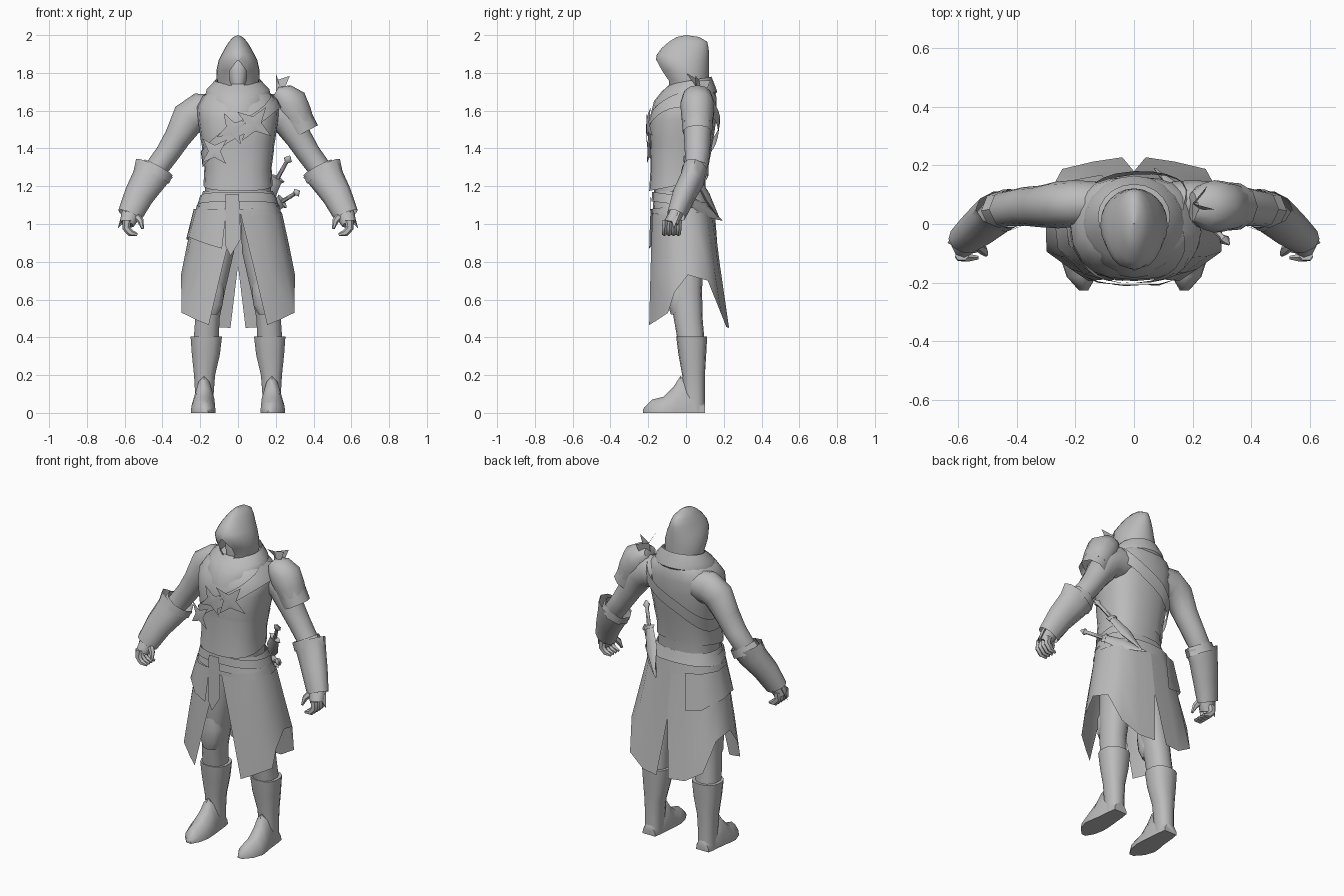
import bpy, bmesh, math
from mathutils import Vector

grey = bpy.data.materials.new("plain grey")
grey.diffuse_color = (0.5, 0.5, 0.5, 1)


def make(name, verts, faces, mirror=False, angle=50):
    """Mesh object with one material and optional mirroring."""
    me = bpy.data.meshes.new(name)
    me.from_pydata([tuple(v) for v in verts], [], faces)
    bm = bmesh.new()
    bm.from_mesh(me)
    bmesh.ops.recalc_face_normals(bm, faces=bm.faces)
    bm.to_mesh(me)
    bm.free()
    me.materials.append(grey)
    ob = bpy.data.objects.new(name, me)
    bpy.context.collection.objects.link(ob)
    if mirror:
        ob.modifiers.new("mirror", "MIRROR").use_mirror_merge = False
    bpy.ops.object.select_all(action="DESELECT")
    bpy.context.view_layer.objects.active = ob
    ob.select_set(True)
    bpy.ops.object.shade_smooth_by_angle(angle=math.radians(angle))
    return ob


def skin(rings, cap=True, skip=None):
    """Verts and faces joining closed rings of equal length."""
    n = len(rings[0])
    verts = [p for r in rings for p in r]
    faces = [(i * n + j, i * n + (j + 1) % n, (i + 1) * n + (j + 1) % n, (i + 1) * n + j)
             for i in range(len(rings) - 1) for j in range(n) if not (skip and skip(i, j))]
    if cap:
        faces += [tuple(range(n)), tuple(range(len(verts) - n, len(verts)))]
    return verts, faces


def spow(v, p):
    return math.copysign(abs(v) ** p, v)


def oval(z, rx, yf, yb, cx=0, tilt=0, n=20, p=0.85):
    """Horizontal ring; index 0 is at the front; tilt lowers the front."""
    out = []
    for j in range(n):
        a = 2 * math.pi * j / n
        c, s = spow(math.cos(a), p), spow(math.sin(a), p)
        out.append((cx + rx * s, (yf + yb) / 2 - c * (yb - yf) / 2, z - tilt * c))
    return out


def loft(name, rows, mirror=False, cap=True, angle=50, **kw):
    v, f = skin([oval(*r, **kw) for r in rows], cap)
    return make(name, v, f, mirror, angle)


def tube(name, path, mirror=False, n=12, cap=True, angle=50):
    """Elliptical tube along (x, y, z, r_side, r_depth) points."""
    pts = [Vector(p[:3]) for p in path]
    rings = []
    for i, p in enumerate(path):
        t = (pts[min(i + 1, len(pts) - 1)] - pts[max(i - 1, 0)]).normalized()
        u = t.cross(Vector((0, 1, 0))).normalized()
        w = u.cross(t)
        rings.append([pts[i] + u * p[3] * math.cos(2 * math.pi * k / n)
                      + w * p[4] * math.sin(2 * math.pi * k / n) for k in range(n)])
    v, f = skin(rings, cap)
    return make(name, v, f, mirror, angle)


# Torso and coat body
P = .8
TORSO = [(1.14, .175, -.165, .10), (1.25, .172, -.175, .105), (1.35, .18, -.185, .125),
         (1.45, .198, -.19, .145), (1.55, .212, -.19, .16), (1.62, .217, -.17, .162),
         (1.68, .185, -.13, .16), (1.73, .10, -.09, .14)]
loft("coat_body", TORSO, p=P)
loft("coat_lower_edge", [(1.205, .183, -.195, .11, 0, .03), (1.30, .178, -.188, .12, 0, .01),
                         (1.40, .192, -.19, .137)], cap=False, p=P)

# Hood with a pointed almond opening at the front
HOOD = [(1.70, .105, -.09, .12), (1.76, .112, -.095, .12), (1.81, .115, -.13, .122),
        (1.865, .103, -.16, .122), (1.895, .088, -.155, .122), (1.93, .07, -.13, .12),
        (1.965, .048, -.09, .112), (1.99, .025, -.05, .07), (2.0, .001, .0, .002)]
GAP = [.02, .043, .046, .004]
hood = [oval(*r, n=24, p=1.0) for r in HOOD]
for ring, w in zip(hood, GAP):
    for j, s in ((1, 1), (23, -1)):
        ring[j] = (s * w, ring[j][1], ring[j][2])
make("hood", *skin(hood, False, lambda i, j: i < 3 and j in (0, 23)))

# Face and collar
loft("face", [(1.69, .03, -.08, .05), (1.74, .045, -.085, .06), (1.80, .055, -.085, .07),
              (1.87, .05, -.08, .06), (1.91, .02, -.03, .03)])
loft("collar", [(1.635, .15, -.185, .15, 0, .045), (1.675, .176, -.17, .165, 0, .025),
                (1.715, .165, -.13, .155, 0, .015), (1.76, .122, -.085, .135, 0, .02)],
     p=1, cap=False)

# Arms, gauntlets and hands
tube("arm", [(.13, .07, 1.60, .085, .075), (.20, .07, 1.595, .10, .08), (.262, .065, 1.56, .092, .08),
             (.322, .06, 1.455, .07, .071), (.376, .06, 1.37, .063, .066), (.45, .05, 1.27, .06, .06),
             (.55, -.03, 1.09, .045, .04)], mirror=True)
tube("gauntlet", [(.443, .05, 1.295, .108, .066), (.473, .032, 1.235, .092, .066),
                  (.525, -.012, 1.15, .079, .062), (.574, -.052, 1.045, .066, .05)],
     mirror=True, n=10, cap=False)
tube("gauntlet_band", [(.42, .05, 1.30, .085, .070), (.444, .045, 1.257, .09, .073)],
     mirror=True, n=8, cap=False)
make("gauntlet_spike", [(.60, -.01, 1.11), (.59, -.09, 1.08), (.637, -.065, .975), (.575, -.06, 1.04)],
     [(0, 1, 2), (1, 3, 2), (3, 0, 2), (0, 3, 1)], mirror=True)
tube("palm", [(.55, -.035, 1.09, .045, .035), (.572, -.06, 1.04, .05, .038),
              (.588, -.075, 1.0, .038, .045)], mirror=True, n=8)
for k in range(4):
    y = -.035 - .025 * k
    tube(f"finger_{k + 1}", [(.588, y, 1.02, .024, .016), (.592, y - .003, .978, .021, .016),
                             (.568, y - .005, .952, .019, .015), (.533, y - .005, .943, .008, .007)],
         mirror=True, n=6)
tube("thumb", [(.545, -.065, 1.05, .022, .018), (.515, -.09, 1.015, .017, .016),
               (.505, -.105, .975, .007, .007)], mirror=True, n=6)

# Shoulder guard on one side, with layered flap and feathers
tube("shoulder_guard", [(.20, .06, 1.70, .03, .05), (.235, .06, 1.68, .07, .078), (.275, .06, 1.64, .094, .09),
                        (.307, .06, 1.58, .085, .086), (.33, .06, 1.53, .076, .08)])
tube("shoulder_flap", [(.307, .06, 1.57, .083, .084), (.352, .06, 1.485, .08, .08)], n=9, cap=False)
for k, tip in enumerate([(.275, .05, 1.785), (.20, .0, 1.80), (.25, .13, 1.76)]):
    make(f"feather_{k + 1}", [(.20, .05, 1.68), (.235, .06 + .02 * k, 1.69), tip, (.20, .07, 1.76)],
         [(0, 1, 2, 3)])


def on_torso(a, z, off):
    """Point on the coat body at an angle and height, pushed outwards."""
    for lo, hi in zip(TORSO, TORSO[1:]):
        if z <= hi[0]:
            break
    t = max(0, min(1, (z - lo[0]) / (hi[0] - lo[0])))
    rx, yf, yb = (lo[i] + t * (hi[i] - lo[i]) for i in (1, 2, 3))
    return (spow(math.sin(a), P) * (rx + off),
            (yf + yb) / 2 - spow(math.cos(a), P) * ((yb - yf) / 2 + off), z)


# Diagonal strap around the body, looser at the back
N = 32
rings = []
for dz in (-.04, .0, .04):
    rings.append([on_torso(a, 1.50 + .16 * math.sin(a) + dz, .012 + .01 * max(0, -math.cos(a)))
                  for a in (2 * math.pi * j / N for j in range(N))])
make("chest_strap", *skin(rings, cap=False))

# Pointed blades worn on the chest
STARS = [(-.125, 1.385, .09, .75), (-.03, 1.505, .095, .5), (.085, 1.53, .11, .95)]
for k, (x, z, r, turn) in enumerate(STARS):
    v = []
    for j in range(8):
        rr = r if j % 2 == 0 else r * .36
        a = turn + j * math.pi / 4
        px = x + rr * math.cos(a)
        v.append((px, -.207 + .9 * max(0, abs(px) - .07) ** 1.5, z + rr * math.sin(a)))
    mid = (x, -.212 + .9 * max(0, abs(x) - .07) ** 1.5, z)
    make(f"chest_blade_{k + 1}", v + [mid], [(j, (j + 1) % 8, 8) for j in range(8)])

# Waist wrap and belts
loft("waist_wrap", [(1.05, .228, -.178, .14), (1.08, .22, -.176, .135), (1.13, .20, -.172, .12),
                    (1.175, .185, -.17, .108)], cap=False)
loft("belt", [(1.10, .216, -.182, .137, 0, -.02), (1.15, .20, -.18, .122, 0, -.02)], cap=False)
loft("sash", [(1.055, .229, -.184, .147), (1.10, .218, -.184, .14, 0, .02)], cap=False)
make("sash_tail", [(-.065, -.188, 1.16), (.005, -.189, 1.16), (.015, -.192, .92), (-.04, -.194, .83),
                   (-.065, -.192, .88)], [(0, 1, 2, 3, 4)])

# Hip flap wrapping one side
top = [(-.06, -.188), (-.15, -.165), (-.222, -.07), (-.234, .03), (-.18, .122), (-.10, .152)]
low = [(-.085, -.195, .87), (-.17, -.172, .895), (-.26, -.085, .93), (-.274, .035, .92),
       (-.21, .15, .88), (-.11, .168, .86)]
make("hip_flap", [(x, y, 1.08) for x, y in top] + low, [(i, i + 1, i + 7, i + 6) for i in range(5)])

# Coat skirt: columns from front slit to back slit, as top, middle and hem
COLS = [((.012, -.178, 1.06), (.088, -.188, .75), (.155, -.195, .465)),
        ((.11, -.168, 1.06), (.17, -.168, .75), (.215, -.155, .49)),
        ((.19, -.115, 1.06), (.252, -.11, .75), (.298, -.095, .53)),
        ((.222, -.07, 1.06), (.268, -.06, .83), (.30, -.06, .64)),
        ((.233, .0, 1.06), (.27, .01, .89), (.302, .01, .73)),
        ((.218, .06, 1.06), (.253, .085, .88), (.285, .115, .70)),
        ((.175, .11, 1.06), (.213, .147, .78), (.245, .188, .52)),
        ((.09, .137, 1.06), (.115, .172, .76), (.14, .213, .455)),
        ((0, .145, 1.06), (.0, .18, .78), (.04, .228, .45))]
make("coat_skirt", [p for c in COLS for p in c],
     [(3 * i + k, 3 * i + k + 1, 3 * i + k + 4, 3 * i + k + 3) for i in range(8) for k in (0, 1)],
     mirror=True)

# Legs, knee guards and boots
loft("leg", [(1.06, .09, -.11, .09, .10), (.85, .09, -.11, .095, .11), (.65, .076, -.085, .085, .142),
             (.5, .066, -.065, .088, .162), (.36, .068, -.04, .10, .17)], mirror=True, n=14)
loft("knee_guard", [(.52, .045, -.08, .0, .152), (.57, .068, -.095, .02, .147), (.65, .072, -.10, .02, .142),
                    (.72, .05, -.095, .0, .135)], mirror=True, n=10)
loft("boot_shaft", [(.0, .05, -.01, .10, .18), (.10, .05, -.015, .10, .178), (.20, .057, -.02, .10, .177),
                    (.31, .076, -.04, .107, .17), (.405, .085, -.052, .112, .168)], mirror=True, n=14)
rings = []
for y, w, h, cx in [(.10, .042, .06, .18), (.04, .05, .15, .18), (-.03, .057, .195, .18),
                    (-.065, .062, .14, .182), (-.12, .066, .085, .184), (-.18, .05, .07, .18),
                    (-.228, .015, .02, .172)]:
    rings.append([(cx - w, y, 0), (cx - w * .95, y, h * .4), (cx - w * .5, y, h * .85), (cx, y, h),
                  (cx + w * .5, y, h * .85), (cx + w * .95, y, h * .4), (cx + w, y, 0)])
make("boot_foot", *skin(rings), mirror=True)

# Daggers on the hip
for k, (a, b) in enumerate([((.275, -.01, 1.36), (.09, .175, 1.03)), ((.325, -.07, 1.175), (.07, .19, 1.02))]):
    a, b = Vector(a), Vector(b)

    def at(t, r, q):
        return (*a.lerp(b, t), r, q)
    tube(f"dagger_grip_{k + 1}", [at(0, .004, .004), at(.06, .024, .018), at(.10, .010, .010),
                                  at(.36, .012, .012)], n=6)
    tube(f"dagger_guard_{k + 1}", [at(.35, .042, .016), at(.39, .034, .016)], n=6)
    tube(f"dagger_blade_{k + 1}", [at(.39, .030, .014), at(.65, .042, .018), at(1, .003, .003)], n=6)
